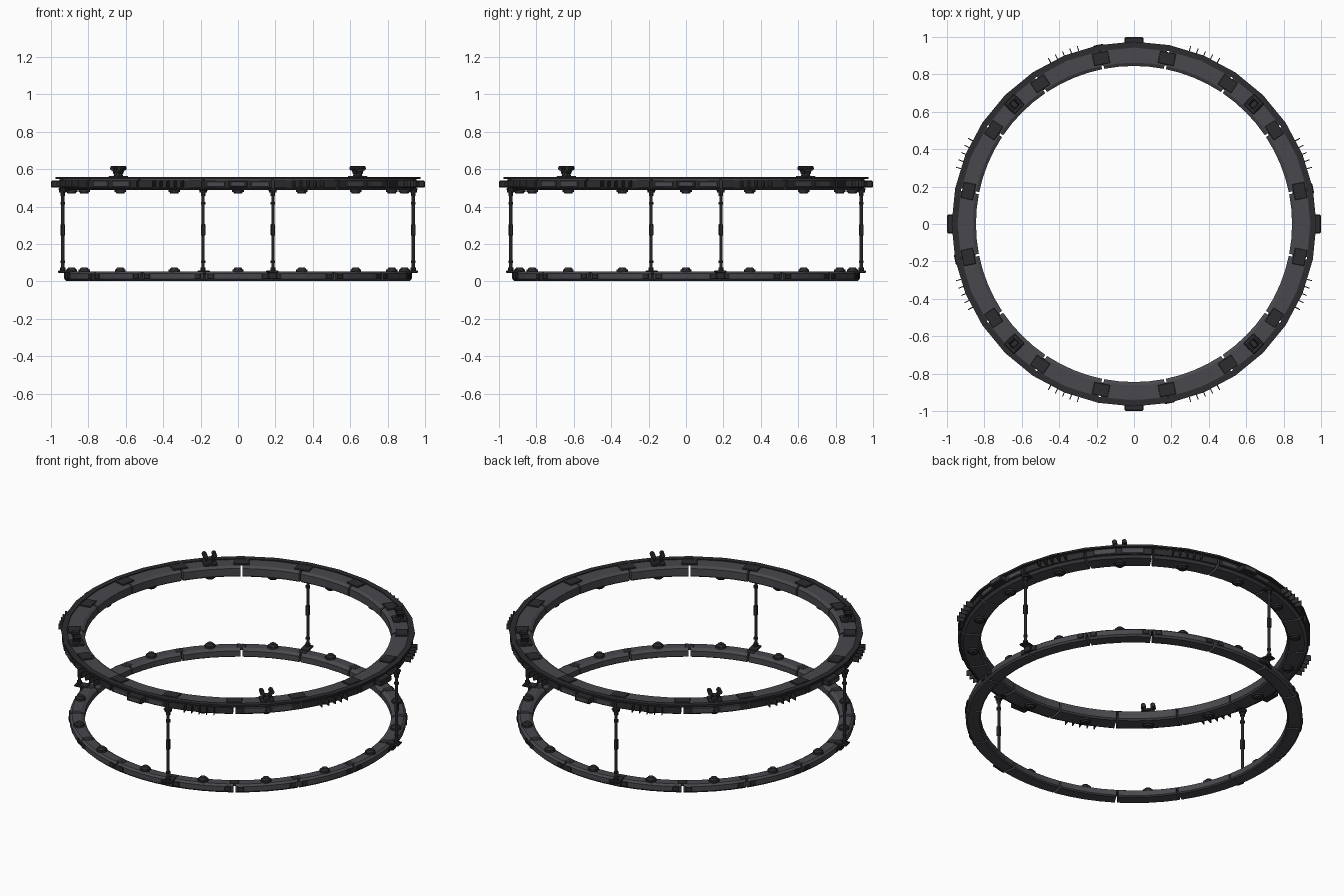
import bpy, bmesh
from math import radians, cos, sin
from mathutils import Matrix

if "Cube" in bpy.data.objects:
    bpy.data.objects.remove(bpy.data.objects["Cube"])


def material(name, v):
    m = bpy.data.materials.new(name)
    m.diffuse_color = (v, v, v * 1.15, 1)
    m.use_nodes = True
    m.node_tree.nodes["Principled BSDF"].inputs["Base Color"].default_value = m.diffuse_color
    return m


BODY = material("dark_grey", 0.065)
TRIM = material("near_black", 0.025)


class Part:
    """Collects repeated pieces, placed by azimuth, radius and height."""

    def __init__(self, name, mat):
        self.name, self.mat, self.bm = name, mat, bmesh.new()

    def at(self, az, r, z):
        return Matrix.Rotation(radians(az), 4, 'Z') @ Matrix.Translation((r, 0, z))

    # size is (radial, tangential, height)
    def box(self, az, r, z, size, bevel=0.0, twist=None):
        m = self.at(az, r, z)
        if twist:
            m = m @ twist
        g = bmesh.ops.create_cube(self.bm, size=1, matrix=m @ Matrix.Diagonal((*size, 1)))
        if bevel:
            edges = list({e for v in g['verts'] for e in v.link_edges})
            bmesh.ops.bevel(self.bm, geom=edges, offset=bevel, segments=1, affect='EDGES')

    def cyl(self, az, r, z, r1, r2, h, n=12, axis=None):
        m = self.at(az, r, z)
        if axis:
            m = m @ Matrix.Rotation(radians(90), 4, axis)
        bmesh.ops.create_cone(self.bm, cap_ends=True, segments=n, radius1=r1,
                              radius2=r2, depth=h, matrix=m)

    # profile of (radius, z) swept between two azimuths
    def sweep(self, profile, a0, a1, n):
        closed = abs(a1 - a0) >= 360
        rows = []
        for i in range(n if closed else n + 1):
            a = radians(a0 + (a1 - a0) * i / n)
            rows.append([self.bm.verts.new((r * cos(a), r * sin(a), z)) for r, z in profile])
        k = len(profile)
        for i in range(n):
            p, q = rows[i], rows[(i + 1) % len(rows)]
            for j in range(k):
                self.bm.faces.new((p[j], q[j], q[(j + 1) % k], p[(j + 1) % k]))
        if not closed:
            self.bm.faces.new(rows[0])
            self.bm.faces.new(rows[-1])

    def done(self):
        bmesh.ops.recalc_face_normals(self.bm, faces=self.bm.faces)
        me = bpy.data.meshes.new(self.name)
        self.bm.to_mesh(me)
        self.bm.free()
        me.materials.append(self.mat)
        bpy.context.collection.objects.link(bpy.data.objects.new(self.name, me))


CENTRES = [22.5 * i for i in range(16)]
JOINTS = [c + 11.25 for c in CENTRES]
HALF = 10.87

# Ring segments with open joints between them
upper = Part("upper_ring_segments", BODY)
lower = Part("lower_ring_segments", BODY)
up_prof = [(.845, .497), (.855, .489), (.94, .489), (.955, .50), (.955, .546),
           (.94, .552), (.862, .552), (.845, .542)]
lo_prof = [(.845, .008), (.853, .002), (.918, .002), (.928, .012), (.928, .042),
           (.915, .052), (.865, .052), (.845, .04)]
for c in CENTRES:
    upper.sweep(up_prof, c - HALF, c + HALF, 4)
    lower.sweep(lo_prof, c - HALF, c + HALF, 4)
upper.done()
lower.done()

# Outer lip and side band of the upper ring
lip = Part("upper_outer_lip", TRIM)
lip.sweep([(.943, .546), (.975, .546), (.975, .557), (.943, .557)], 0, 360, 32)
lip.done()
band = Part("upper_side_band", TRIM)
for c in CENTRES:
    band.sweep([(.95, .502), (.966, .502), (.966, .538), (.95, .538)], c - HALF, c + HALF, 2)
band.done()

# Plates that bridge the joints
plates = Part("joint_plates", TRIM)
clips = Part("lower_joint_clips", TRIM)
for j in JOINTS:
    plates.box(j, .903, .554, (.066, .086, .010), .002)
    for s in (-1, 1):
        clips.box(j + s * 2.2, .926, .028, (.014, .036, .030), .003)
    clips.box(j, .889, .045, (.05, .05, .016), .002)
plates.done()
clips.done()

# Round knobs under the upper ring and on the lower ring
knobs = Part("segment_knobs", TRIM)
for c in CENTRES:
    knobs.cyl(c, .89, .484, .032, .032, .012, 12)
    knobs.cyl(c, .89, .474, .021, .027, .010, 12)
    knobs.cyl(c, .89, .057, .030, .030, .012, 12)
    knobs.cyl(c, .89, .069, .025, .017, .012, 12)
knobs.done()

# Cooling fins, side panels and the four side housings
fins = Part("cooling_fins", TRIM)
panels = Part("side_panels", BODY)
housings = Part("side_housings", TRIM)
for q in range(8):
    for i in range(-2, 3):
        fins.box(22.5 + 45 * q + i * 2.4, .977, .521, (.044, .005, .034))
for q in range(4):
    for s in (-1, 1):
        panels.box(45 + 90 * q + s * 4.6, .963, .522, (.012, .125, .036), .003)
    housings.box(90 * q, .975, .52, (.05, .10, .036), .005)
    panels.box(90 * q, .994, .52, (.012, .07, .022), .003)
    for s in (-1, 1):
        panels.box(90 * q + s * 7, .962, .52, (.012, .10, .03), .003)
for p in (fins, panels, housings):
    p.done()

# Support posts with collars, sleeve and end plates
posts = Part("support_posts", BODY)
fittings = Part("post_fittings", TRIM)
for q in range(4):
    a, r = 11.25 + 90 * q, .955
    posts.cyl(a, r, .27, .0085, .0085, .45, 10)
    for z, rad, h in ((.065, .014, .02), (.105, .012, .012), (.418, .013, .014),
                      (.465, .013, .02), (.483, .02, .014)):
        fittings.cyl(a, r, z, rad, rad, h, 10)
    fittings.box(a, r, .275, (.021, .021, .062), .003)
    fittings.box(a, .938, .051, (.078, .052, .012), .003)
    fittings.box(a, .945, .492, (.06, .04, .012), .003)
    fittings.box(a, .934, .03, (.02, .045, .034), .003)
posts.done()
fittings.done()

# Cradle clamps on the upper ring
clamps = Part("cradle_clamps", TRIM)
for q in range(4):
    a, r = 45 + 90 * q, .905
    clamps.box(a, r, .557, (.082, .076, .012), .004)
    clamps.cyl(a, r, .573, .026, .020, .026, 10)
    for s in (-1, 1):
        off = s * 1.35
        clamps.box(a + off, r, .592, (.036, .014, .034), .003,
                   Matrix.Rotation(radians(-20 * s), 4, 'X'))
        clamps.cyl(a + off * 1.25, r, .605, .0135, .0135, .044, 10, 'Y')
clamps.done()
